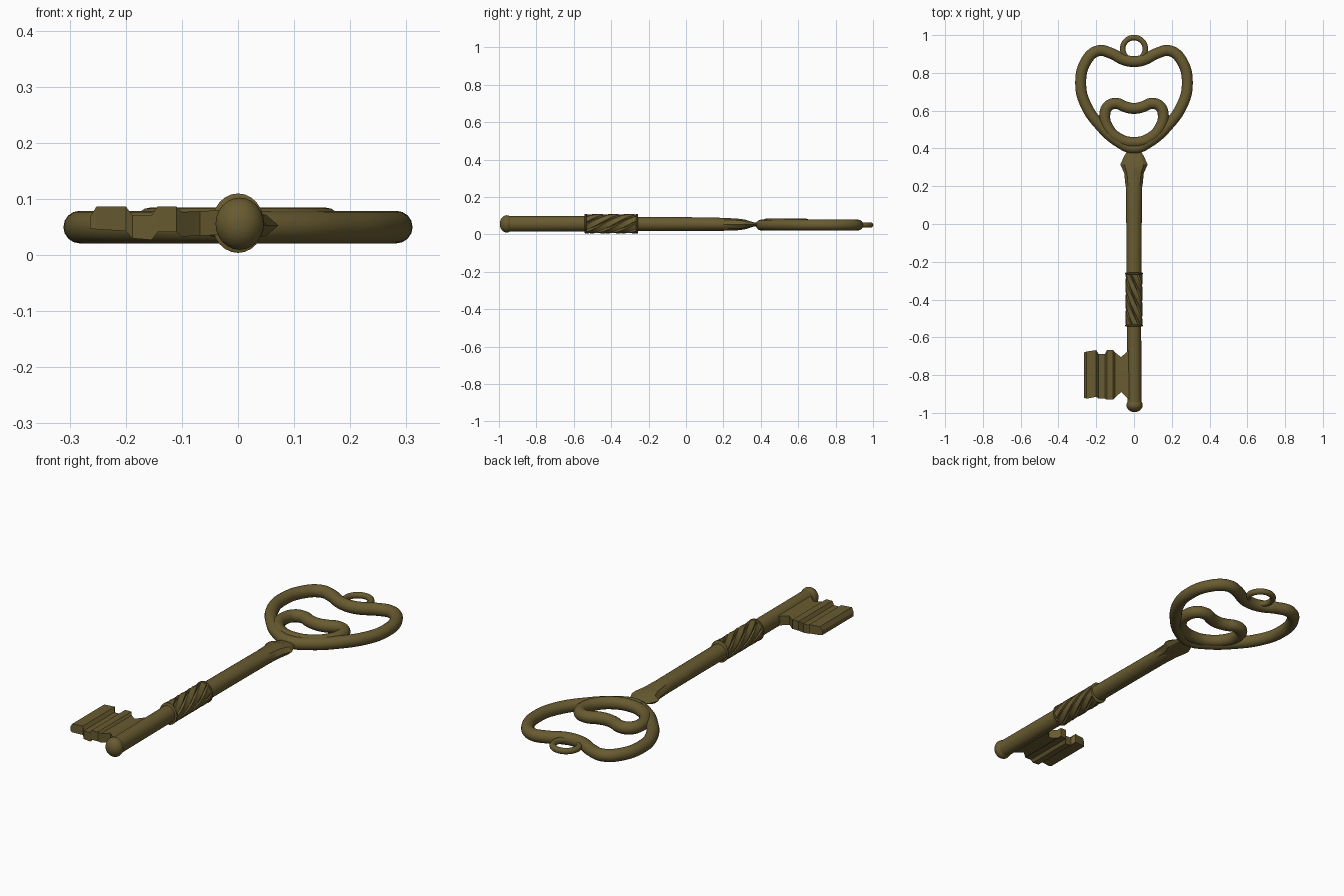
import bpy, bmesh, math

if "Cube" in bpy.data.objects:
    bpy.data.objects.remove(bpy.data.objects["Cube"])

mat = bpy.data.materials.new("aged_brass")
mat.diffuse_color = (0.14, 0.105, 0.03, 1)
mat.use_nodes = True
mat.node_tree.nodes["Principled BSDF"].inputs["Base Color"].default_value = mat.diffuse_color


def finish(ob, angle=35):
    ob.data.materials.append(mat)
    bpy.ops.object.select_all(action='DESELECT')
    ob.select_set(True)
    bpy.context.view_layer.objects.active = ob
    bpy.ops.object.shade_smooth_by_angle(angle=math.radians(angle))


def loft(name, rings, angle=35):
    """Skin a row of equal-length point rings and cap both ends."""
    bm = bmesh.new()
    rows = [[bm.verts.new(p) for p in ring] for ring in rings]
    n = len(rows[0])
    for a, b in zip(rows, rows[1:]):
        for i in range(n):
            j = (i + 1) % n
            bm.faces.new((a[i], a[j], b[j], b[i]))
    bm.faces.new(rows[0])
    bm.faces.new(rows[-1])
    bmesh.ops.recalc_face_normals(bm, faces=bm.faces)
    me = bpy.data.meshes.new(name)
    bm.to_mesh(me)
    bm.free()
    ob = bpy.data.objects.new(name, me)
    bpy.context.collection.objects.link(ob)
    finish(ob, angle)
    return ob


def oval(y, rx, rz, cz=0.056, cx=0.0, n=24):
    return [(cx + rx * math.cos(2 * math.pi * i / n), y,
             cz + rz * math.sin(2 * math.pi * i / n)) for i in range(n)]


def heart(name, half, z, radius):
    """Closed tube from a half outline mirrored across x."""
    pts = half + [(-x, y) for x, y in half[-2:0:-1]]
    cu = bpy.data.curves.new(name, 'CURVE')
    cu.dimensions = '3D'
    cu.bevel_depth = radius
    cu.bevel_resolution = 6
    cu.resolution_u = 8
    sp = cu.splines.new('BEZIER')
    sp.bezier_points.add(len(pts) - 1)
    for bp, (x, y) in zip(sp.bezier_points, pts):
        bp.co = (x, y, z)
        bp.handle_left_type = bp.handle_right_type = 'AUTO'
    sp.use_cyclic_u = True
    ob = bpy.data.objects.new(name, cu)
    bpy.context.collection.objects.link(ob)
    bpy.ops.object.select_all(action='DESELECT')
    ob.select_set(True)
    bpy.context.view_layer.objects.active = ob
    bpy.ops.object.convert(target='MESH')
    finish(bpy.context.object, 60)


# Bow: large heart, small heart inside it, hanging ring
heart("bow_outer_heart",
      [(0, .402), (.085, .437), (.18, .522), (.255, .63), (.282, .735),
       (.255, .86), (.19, .917), (.12, .903), (.055, .87), (0, .86)], .05, .029)
heart("bow_inner_heart",
      [(0, .432), (.08, .452), (.138, .51), (.155, .575), (.135, .625),
       (.092, .638), (.045, .62), (0, .612)], .056, .029)
bpy.ops.mesh.primitive_torus_add(location=(0, .927, .05), major_radius=.06,
                                 minor_radius=.0145, major_segments=40, minor_segments=14)
bpy.context.object.name = "hanging_ring"
finish(bpy.context.object, 60)

# Flared neck, flattened towards the bow
loft("neck", [oval(y, rx, rz, cz, n=8) for y, rx, rz, cz in [
    (.385, .035, .008, .053), (.36, .052, .012, .053), (.315, .072, .026, .053),
    (.27, .052, .032, .053), (.2, .045, .034, .054)]], 20)

# Shaft, with the rounded knob at its tip
loft("shaft", [oval(y, rx, rz, cz, cx) for y, rx, rz, cz, cx in [
    (.32, .035, .022, .053, 0), (.25, .046, .032, .053, 0), (.16, .042, .036, .054, 0),
    (0, .041, .037, .055, 0), (-.26, .041, .038, .056, 0), (-.54, .038, .041, .057, 0),
    (-.945, .037, .041, .056, .003)]])
loft("tip_knob", [oval(y, r, r * 1.08, .056, .003) for y, r in [
    (-.94, .036), (-.948, .041), (-.962, .043), (-.97, .041), (-.98, .035),
    (-.99, .024), (-.995, .010)]])

# Twisted grip: ridged section turning along the shaft, between two collars
STRANDS, STEPS = 7, 20
rings = []
for s in range(STEPS + 1):
    t = s / STEPS
    ring = []
    for i in range(STRANDS):
        for off, r in ((0, .040), (.12, .049), (.8, .049)):
            a = 2 * math.pi * (i + off) / STRANDS + t * math.pi * .95
            ring.append((r * math.cos(a) * .92, -.54 + .28 * t, .057 + r * math.sin(a) * 1.05))
    rings.append(ring)
loft("twisted_grip", rings, 25)
for name, y in (("collar_back", -.262), ("collar_front", -.537)):
    loft(name, [oval(y + d, r * .93, r * 1.06, .057) for d, r in
                ((-.006, .045), (-.003, .05), (.003, .05), (.006, .045))])

# Bit: stepped plate lofted along x (x, top z, bottom z, back y, front y)
bit = [(-.264, .068, .048, -.680, -.920), (-.252, .087, .046, -.675, -.925),
       (-.200, .087, .043, -.668, -.915), (-.188, .071, .030, -.688, -.925),
       (-.154, .071, .027, -.688, -.925), (-.143, .087, .041, -.668, -.930),
       (-.110, .087, .041, -.668, -.928), (-.100, .077, .033, -.680, -.918),
       (-.068, .078, .035, -.705, -.890), (-.025, .081, .036, -.665, -.930)]
loft("key_bit", [[(x, yb, zt), (x, yf, zt), (x, yf, zb), (x, yb, zb)]
                 for x, zt, zb, yb, yf in bit], 15)
